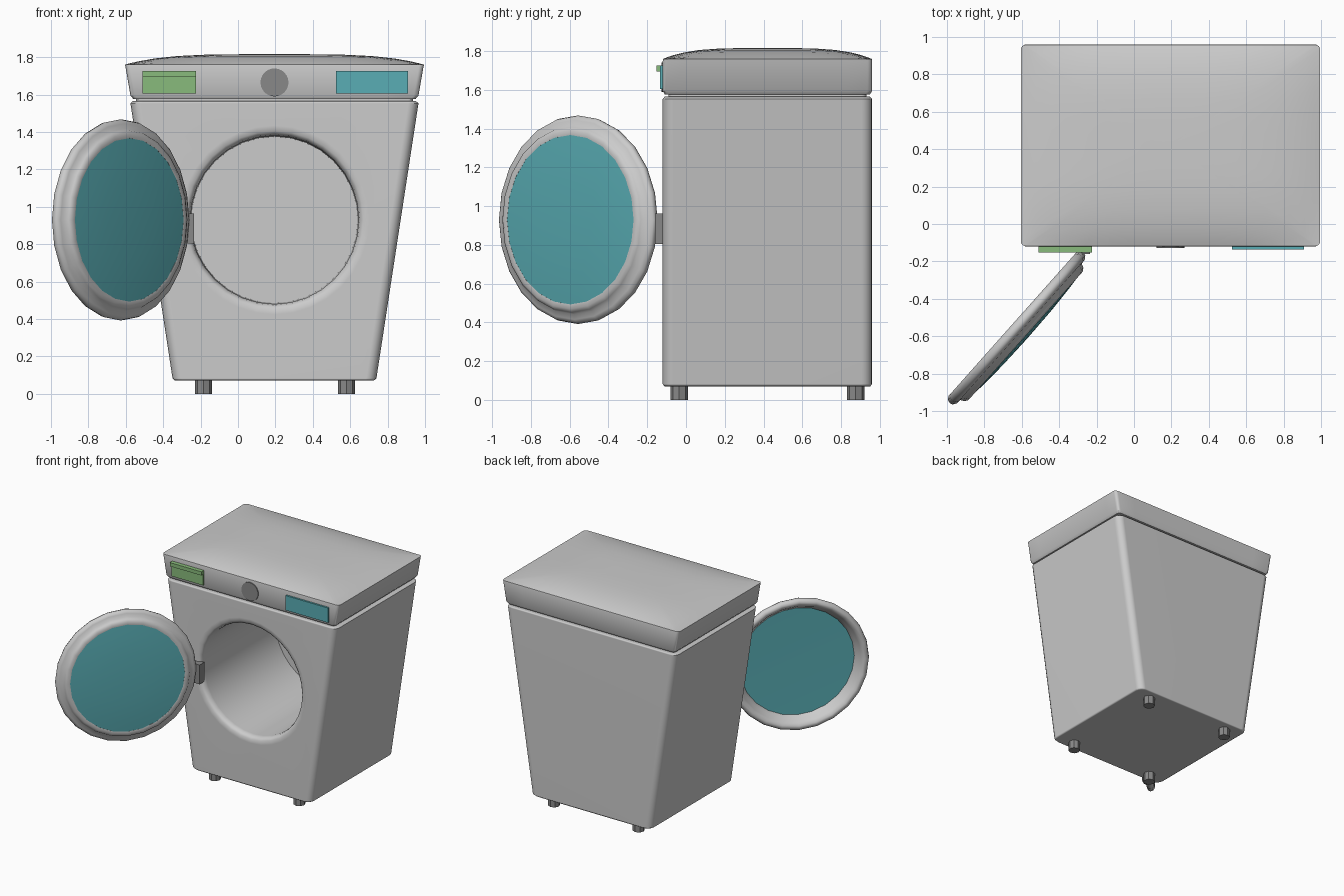
import bpy, bmesh
from math import sin, cos, pi
from mathutils import Matrix, Vector

if "Cube" in bpy.data.objects:
    bpy.data.objects.remove(bpy.data.objects["Cube"])

CX, CY = 0.195, 0.42   # cabinet centre


def mat(name, rgb):
    m = bpy.data.materials.new(name)
    m.diffuse_color = (*rgb, 1)
    m.use_nodes = True
    m.node_tree.nodes["Principled BSDF"].inputs["Base Color"].default_value = m.diffuse_color
    return m


GREEN = mat("green", (0.25, 0.5, 0.2))
TEAL = mat("teal", (0.1, 0.42, 0.46))
DARK = mat("dark_grey", (0.25, 0.25, 0.25))


def finish(bm, name, material=None, smooth=40):
    bmesh.ops.remove_doubles(bm, verts=bm.verts, dist=1e-5)
    bmesh.ops.recalc_face_normals(bm, faces=bm.faces)
    me = bpy.data.meshes.new(name)
    bm.to_mesh(me)
    bm.free()
    ob = bpy.data.objects.new(name, me)
    bpy.context.collection.objects.link(ob)
    if material:
        me.materials.append(material)
    if smooth:
        smooth_by_angle(ob, smooth)
    return ob


def smooth_by_angle(ob, deg):
    bpy.ops.object.select_all(action='DESELECT')
    ob.select_set(True)
    bpy.context.view_layer.objects.active = ob
    bpy.ops.object.shade_smooth_by_angle(angle=deg * pi / 180)


def bridge(bm, rings, wrap=False):
    n = len(rings[0])
    pairs = list(zip(rings, rings[1:])) + ([(rings[-1], rings[0])] if wrap else [])
    for a, b in pairs:
        for i in range(n):
            j = (i + 1) % n
            bm.faces.new((a[i], a[j], b[j], b[i]))


def rounded_rect(hw, hd, r, m=1):
    """Rounded rectangle, each side split into m pieces."""
    pts = []
    for k, (sx, sy) in enumerate(((1, 1), (-1, 1), (-1, -1), (1, -1))):
        for i in range(5):
            a = k * pi / 2 + i * pi / 8
            pts.append(Vector((sx * (hw - r) + r * cos(a), sy * (hd - r) + r * sin(a))))
    out = []
    for i, p in enumerate(pts):
        q = pts[(i + 1) % len(pts)]
        steps = m if i % 5 == 4 else 1
        out += [p.lerp(q, s / steps) for s in range(steps)]
    return out


def revolve(name, profile, matrix, seg=24, wrap=False, material=None, smooth=40):
    """Spin an (r, h) profile around the local z axis of matrix."""
    bm = bmesh.new()
    rings = [[bm.verts.new(matrix @ Vector((r * cos(2 * pi * i / seg), r * sin(2 * pi * i / seg), h)))
              for i in range(seg)] for r, h in profile]
    bridge(bm, rings, wrap)
    return finish(bm, name, material, smooth)


def frame(u, v, n, origin):
    m = Matrix((u, v, n)).transposed().to_4x4()
    m.translation = origin
    return m


def box(name, x, y, z, material=None):
    bm = bmesh.new()
    bmesh.ops.create_cube(bm, size=1)
    for v in bm.verts:
        v.co = [a + (b - a) * (c + 0.5) for (a, b), c in zip((x, y, z), v.co)]
    return finish(bm, name, material, 0)


# tapered cabinet
bm = bmesh.new()
rings = []
for hw, hd, z in ((0.53, 0.53, 0.07), (0.545, 0.54, 0.082), (0.77, 0.54, 1.553), (0.757, 0.53, 1.565)):
    rings.append([bm.verts.new((CX + p.x, CY + p.y, z)) for p in rounded_rect(hw, hd, 0.055)])
bridge(bm, rings)
bm.faces.new(rings[0])
bm.faces.new(rings[-1])
cabinet = finish(bm, "cabinet", smooth=0)

# drum opening with a rounded lip
front = frame((1, 0, 0), (0, 0, 1), (0, 1, 0), (CX, 0, 0.93))
cutter = revolve("drum_cutter", [(0, -0.125), (0.53, -0.125), (0.475, -0.114), (0.457, -0.1),
                                 (0.45, -0.07), (0.445, 0.84), (0, 0.84)], front, 32, smooth=0)
mod = cabinet.modifiers.new("drum", 'BOOLEAN')
mod.operation = 'DIFFERENCE'
mod.solver = 'EXACT'
mod.object = cutter
bpy.context.view_layer.objects.active = cabinet
bpy.ops.object.modifier_apply(modifier="drum")
bpy.data.objects.remove(cutter)
smooth_by_angle(cabinet, 50)
cabinet.modifiers.new("normals", 'WEIGHTED_NORMAL').keep_sharp = True

# crowned lid with a recessed neck below it
bm = bmesh.new()
rings = []
for hw, hd, z in ((0.74, 0.51, 1.55), (0.74, 0.51, 1.577), (0.755, 0.53, 1.577),
                  (0.77, 0.54, 1.595), (0.797, 0.54, 1.75), (0.8, 0.538, 1.76)):
    rings.append([bm.verts.new((CX + p.x, CY + p.y, z)) for p in rounded_rect(hw, hd, 0.025, 10)])
for s in (0.96, 0.9, 0.8, 0.65, 0.45, 0.2, 0):
    ring = []
    for p in rounded_rect(0.8, 0.538, 0.025, 10):
        x, y = p * s
        z = 1.76 + 0.056 * (1 - (x / 0.8) ** 4) * (1 - (y / 0.538) ** 4)
        ring.append(bm.verts.new((CX + x, CY + y, z)))
    rings.append(ring)
bridge(bm, rings)
bm.faces.new(rings[0])
finish(bm, "lid", smooth=35)

# control panel: drawer with grip, knob, display
box("drawer", (-0.51, -0.225), (-0.13, -0.08), (1.605, 1.695), GREEN)
box("drawer_grip", (-0.51, -0.225), (-0.153, -0.08), (1.695, 1.725), GREEN)
box("display", (0.525, 0.908), (-0.135, -0.08), (1.605, 1.725), TEAL)
revolve("knob", [(0, -0.127), (0.075, -0.127), (0.075, -0.08), (0, -0.08)],
        frame((1, 0, 0), (0, 0, 1), (0, 1, 0), (CX, 0, 1.665)), 24, material=DARK)

# open door: ring and glass
door = frame((-0.665, -0.747, 0), (0, 0, 1), (0.747, -0.665, 0), (-0.626, -0.557, 0.93))
revolve("door_ring", [(0.437, 0.06), (0.46, 0.062), (0.478, 0.05), (0.488, 0.03), (0.515, 0.027),
                      (0.533, 0.015), (0.538, 0), (0.532, -0.02), (0.515, -0.032), (0.495, -0.03),
                      (0.475, -0.008), (0.455, 0.025), (0.437, 0.045)], door, 24, True, smooth=60)
revolve("door_glass", [(0, 0.078), (0.2, 0.075), (0.35, 0.067), (0.44, 0.059),
                       (0.44, 0.046), (0, 0.052)], door, 24, material=TEAL)

# hinge
box("hinge", (-0.3, -0.235), (-0.16, -0.1), (0.805, 0.963), DARK)

# feet
for side, x in (("left", -0.185), ("right", 0.58)):
    for end, y in (("front", -0.035), ("back", 0.875)):
        revolve(f"foot_{end}_{side}", [(0, 0), (0.045, 0), (0.045, 0.09), (0, 0.09)],
                Matrix.Translation((x, y, 0)), 8, material=DARK, smooth=30)
